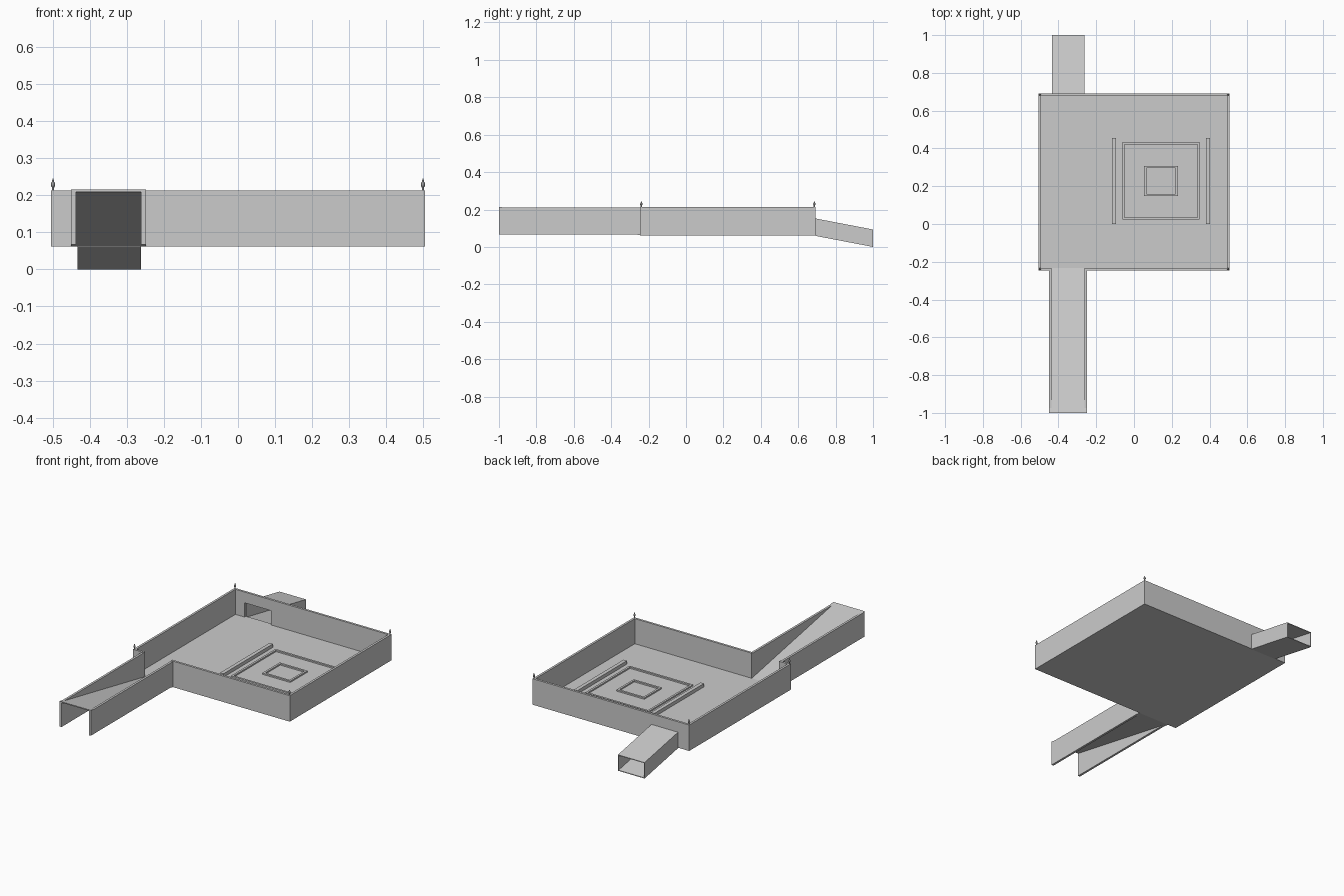
import bpy, bmesh

cube = bpy.data.objects.get("Cube")
if cube:
    bpy.data.objects.remove(cube, do_unlink=True)

grey = bpy.data.materials.new("light grey")
grey.use_nodes = True
colour = (0.6, 0.6, 0.6, 1)
grey.diffuse_color = colour
grey.node_tree.nodes["Principled BSDF"].inputs["Base Color"].default_value = colour


def finish(name, bm):
    bmesh.ops.recalc_face_normals(bm, faces=bm.faces)
    mesh = bpy.data.meshes.new(name)
    bm.to_mesh(mesh)
    bm.free()
    mesh.materials.append(grey)
    obj = bpy.data.objects.new(name, mesh)
    bpy.context.scene.collection.objects.link(obj)
    return obj


def slab(name, x0, x1, profile):
    """Extrude a (y, z) outline from x0 to x1."""
    bm = bmesh.new()
    face = bm.faces.new([bm.verts.new((x0, y, z)) for y, z in profile])
    out = bmesh.ops.extrude_face_region(bm, geom=[face])
    verts = [v for v in out["geom"] if isinstance(v, bmesh.types.BMVert)]
    bmesh.ops.translate(bm, verts=verts, vec=(x1 - x0, 0, 0))
    return finish(name, bm)


def box(name, x0, x1, y0, y1, z0, z1):
    return slab(name, x0, x1, [(y0, z0), (y1, z0), (y1, z1), (y0, z1)])


def frame(name, cx, cy, half_x, half_y, width, z0, z1):
    """Raised rectangular outline made of four strips."""
    for s, side in ((-1, "right"), (1, "left")):
        a, b = sorted((s * half_x, s * (half_x - width)))
        box(f"{name}_{side}", cx + a, cx + b, cy - half_y, cy + half_y, z0, z1)
    for s, side in ((-1, "front"), (1, "back")):
        a, b = sorted((s * half_y, s * (half_y - width)))
        inner = half_x - width
        box(f"{name}_{side}", cx - inner, cx + inner, cy + a, cy + b, z0, z1)


# Main dimensions
W, FRONT, BACK = 0.505, -0.245, 0.692
BASE, FLOOR, TOP, T = 0.062, 0.067, 0.213, 0.013
GATE = (-0.45, -0.248)
DUCT = (-0.433, -0.262)
DUCT_TOP = 0.15

# Tray floor and side walls
box("floor", -W, W, FRONT, BACK, BASE, FLOOR)
box("right_wall", -W, -W + T, FRONT, BACK, BASE, TOP)
box("left_wall", W - T, W, FRONT, BACK, BASE, TOP)

# Front wall with a full-height gap for the ramp
box("front_wall_short", -W + T, GATE[0] + T, FRONT, FRONT + T, BASE, TOP)
box("front_wall_long", GATE[1] - T, W - T, FRONT, FRONT + T, BASE, TOP)

# Back wall with a low doorway for the chute
box("back_wall_short", -W + T, DUCT[0], BACK - T, BACK, BASE, TOP)
box("back_wall_long", DUCT[1], W - T, BACK - T, BACK, BASE, TOP)
box("back_wall_lintel", DUCT[0], DUCT[1], BACK - T, BACK, DUCT_TOP, TOP)

# Entry ramp between two walls
box("ramp_wall_right", GATE[0], GATE[0] + T, -1, FRONT, FLOOR, TOP - 0.003)
box("ramp_wall_left", GATE[1] - T, GATE[1], -1, FRONT, FLOOR, TOP - 0.003)
slab("entry_ramp", GATE[0], GATE[1],
     [(-1, TOP + 0.002), (-1, TOP - 0.004), (FRONT, BASE), (FRONT + T, FLOOR)])

# Sloping exit chute, open at both ends
DROP, PLATE = 0.059, 0.004


def chute_part(name, x0, x1, z0, z1):
    slab(name, x0, x1, [(BACK, z0), (1, z0 - DROP), (1, z1 - DROP), (BACK, z1)])


low, high = DROP, DUCT_TOP + 0.002
chute_part("chute_floor", *DUCT, low, low + PLATE)
chute_part("chute_roof", *DUCT, high - PLATE, high)
chute_part("chute_right_side", DUCT[0], DUCT[0] + PLATE, low + PLATE, high - PLATE)
chute_part("chute_left_side", DUCT[1] - PLATE, DUCT[1], low + PLATE, high - PLATE)

# Floor rails and the raised outlines between them
CX, CY = 0.143, 0.228
for s, side in ((-1, "right"), (1, "left")):
    x = CX + s * 0.248
    box(f"{side}_rail", x - 0.011, x + 0.011, 0, 0.456, FLOOR, FLOOR + 0.02)
frame("outer_outline", CX, CY, 0.205, 0.205, 0.012, FLOOR, FLOOR + 0.008)
frame("inner_outline", CX, CY, 0.09, 0.08, 0.012, FLOOR, FLOOR + 0.008)

# Small turned finials on the corners
RINGS = [(0.003, 0), (0.003, 0.008), (0.006, 0.013), (0.006, 0.019),
         (0.003, 0.024), (0.001, 0.032)]
for x in (-W + 0.006, W - 0.006):
    for y in (FRONT + 0.006, BACK - 0.006):
        bm = bmesh.new()
        for (r0, z0), (r1, z1) in zip(RINGS, RINGS[1:]):
            cone = bmesh.ops.create_cone(bm, segments=8, radius1=r0, radius2=r1,
                                         depth=z1 - z0)
            bmesh.ops.translate(bm, verts=cone["verts"],
                                vec=(x, y, TOP + (z0 + z1) / 2))
        finish("corner_finial", bm)
